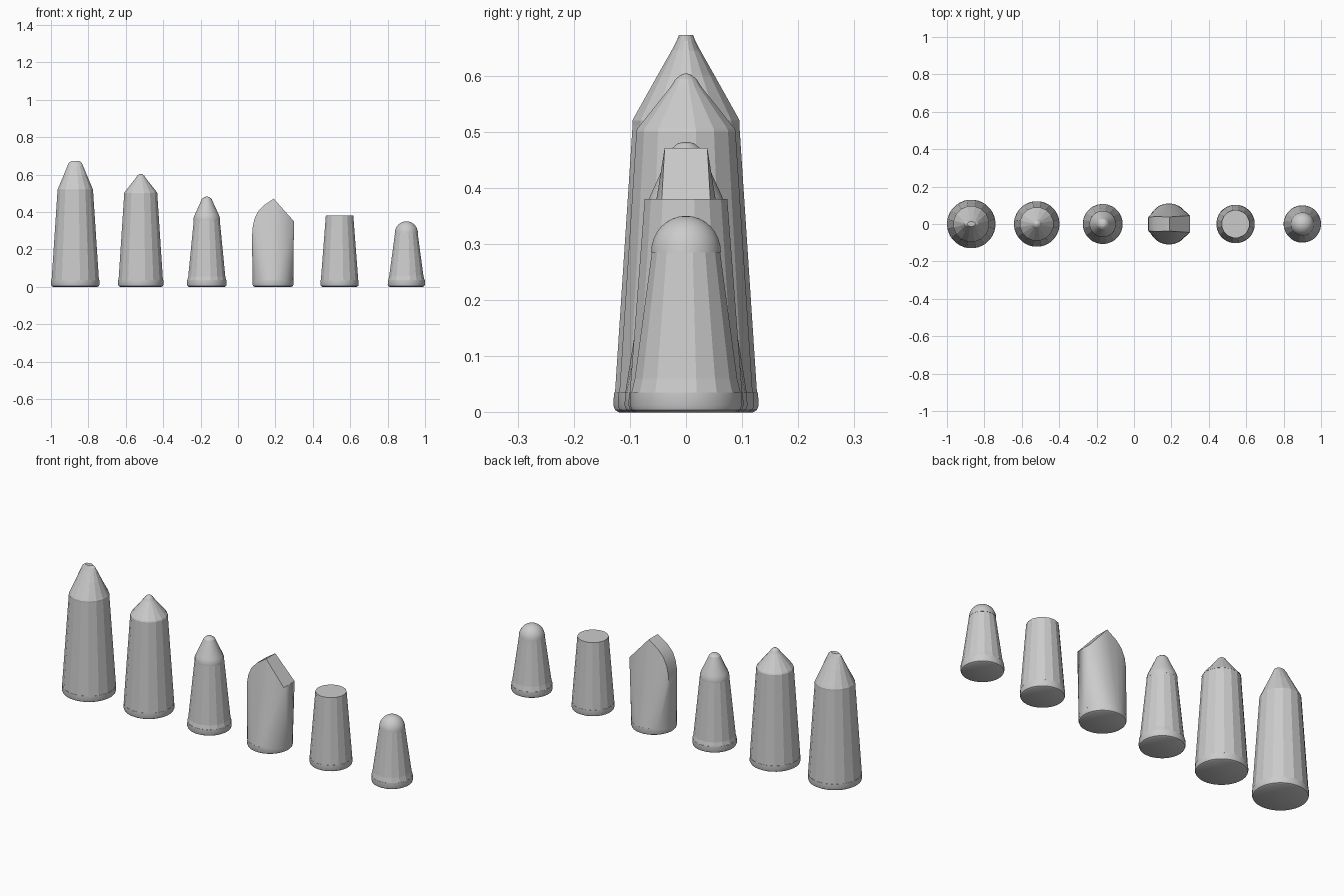
import bpy, bmesh
from math import sin, cos, pi, radians

if "Cube" in bpy.data.objects:
    bpy.data.objects.remove(bpy.data.objects["Cube"])


def finish(bm, name, x, smooth=0):
    bmesh.ops.recalc_face_normals(bm, faces=bm.faces[:])
    mesh = bpy.data.meshes.new(name)
    bm.to_mesh(mesh)
    bm.free()
    ob = bpy.data.objects.new(name, mesh)
    ob.location.x = x
    bpy.context.collection.objects.link(ob)
    if smooth:
        bpy.ops.object.select_all(action='DESELECT')
        bpy.context.view_layer.objects.active = ob
        ob.select_set(True)
        bpy.ops.object.shade_smooth_by_angle(angle=radians(smooth))
    return ob


def loft(name, x, rings, sides=16, smooth=0):
    """Stack of elliptical rings (z, rx, ry) closed at both ends."""
    bm = bmesh.new()
    loops = []
    for z, rx, ry in rings:
        loops.append([bm.verts.new((rx * cos(2 * pi * (i + .5) / sides),
                                    ry * sin(2 * pi * (i + .5) / sides), z))
                      for i in range(sides)])
    for a, b in zip(loops, loops[1:]):
        for i in range(sides):
            j = (i + 1) % sides
            bm.faces.new((a[i], a[j], b[j], b[i]))
    bm.faces.new(loops[0][::-1])
    bm.faces.new(loops[-1])
    return finish(bm, name, x, smooth)


def round_rings(profile):
    return [(z, r, r) for r, z in profile]


def base(name, x, r):
    # round foot with a bevelled lower edge
    loft(name + "_base", x, round_rings([(r - .010, 0), (r - .003, .004),
         (r, .012), (r - .001, .035)]), 32, 30)


# Tallest piece: faceted body, cone pinched to a short ridge
base("king", -.87, .130)
loft("king_body", -.87, round_rings([(.129, .035), (.097, .512), (.097, .52), (.093, .528)]))
loft("king_top", -.87, [(.528, .093, .093), (.60, .062, .052), (.645, .043, .026),
                        (.662, .036, .017), (.672, .022, .013)])

# Second piece: faceted body with a blunt pointed cap
base("queen", -.52, .122)
loft("queen_body", -.52, round_rings([(.121, .035), (.090, .50)]))
loft("queen_top", -.52, round_rings([(.091, .50), (.088, .506), (.028, .58),
     (.019, .594), (.010, .601), (.002, .604)]), 16)

# Third piece: slim body, rounded shoulder and tapering tip
base("bishop", -.167, .107)
loft("bishop_body", -.167, round_rings([(.106, .035), (.101, .055), (.071, .355)]))
loft("bishop_top", -.167, round_rings([(.071, .355), (.071, .368), (.065, .385), (.034, .452),
     (.027, .469), (.015, .479), (.003, .482)]), 20, 25)

# Fourth piece: round foot morphing into a flat-sided head
base("knight", .187, .110)
bm = bmesh.new()
for i in range(32):
    a = 2 * pi * i / 32
    bm.verts.new((.109 * cos(a), .109 * sin(a), .03))
outline = [(-.112, .25, .034), (-.110, .31, .036), (-.100, .36, .038), (-.082, .40, .039),
           (-.050, .435, .039), (.004, .471, .038), (.112, .35, .045)]
for px, pz, py in outline:
    for s in (-1, 1):
        bm.verts.new((px, s * py, pz))
hull = bmesh.ops.convex_hull(bm, input=bm.verts[:])
bmesh.ops.dissolve_limit(bm, angle_limit=radians(1), verts=bm.verts[:], edges=bm.edges[:])
finish(bm, "knight_body", .187, 20)

# Fifth piece: plain flat-topped tapered tower
base("rook", .543, .103)
loft("rook_body", .543, round_rings([(.102, .035), (.075, .38)]))

# Smallest piece: tapered body with a dome
base("pawn", .90, .100)
loft("pawn_body", .90, round_rings([(.099, .035), (.093, .06), (.062, .285)]))
loft("pawn_dome", .90, round_rings([(.062 * cos(t * pi / 16) + .0005, .285 + .065 * sin(t * pi / 16))
     for t in range(9)]), 32, 40)
